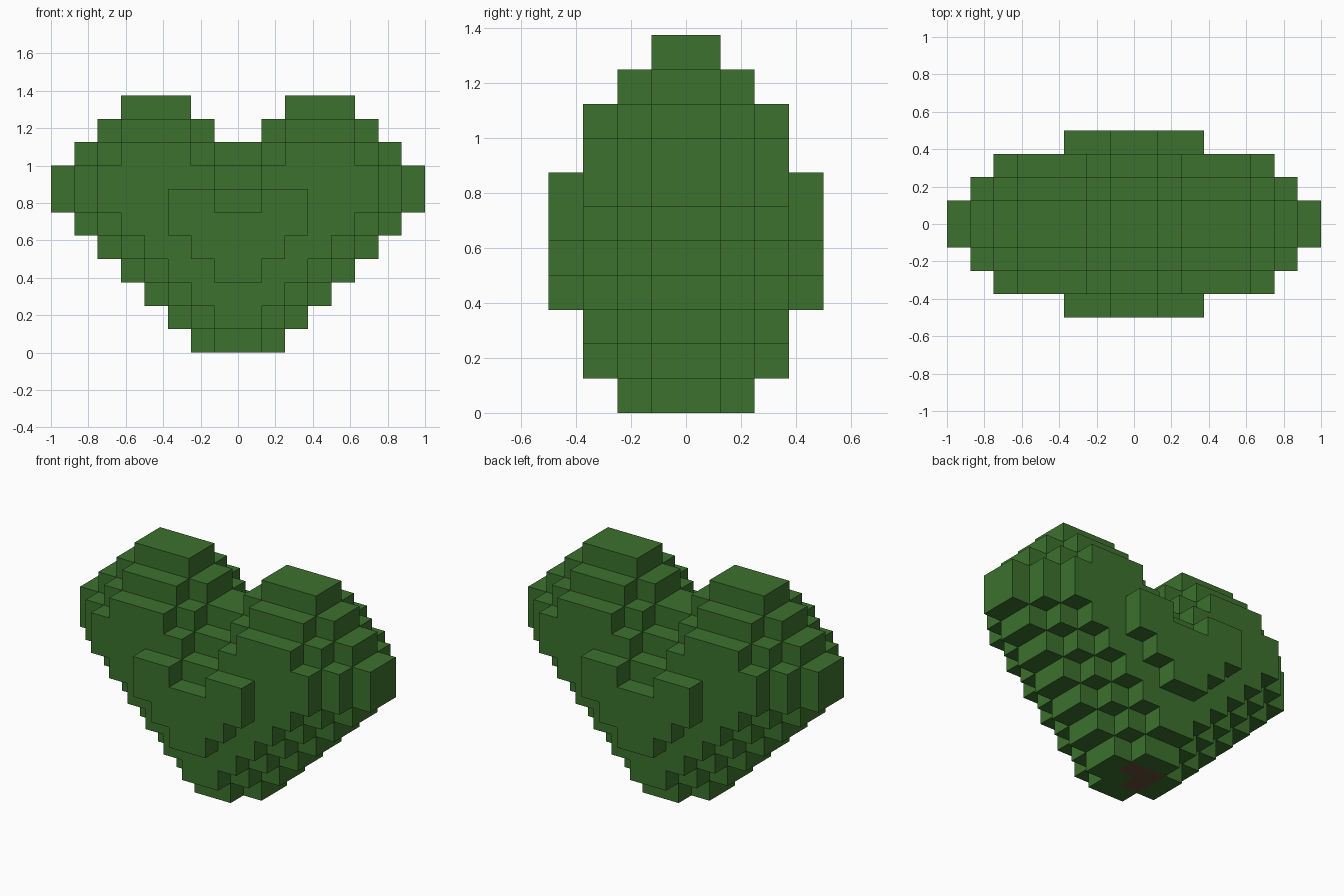
import bpy
import bmesh
from mathutils import Vector

if "Cube" in bpy.data.objects:
    bpy.data.objects.remove(bpy.data.objects["Cube"], do_unlink=True)

UNIT = 0.125


def make_material(name, rgb):
    mat = bpy.data.materials.new(name)
    mat.use_nodes = True
    color = (*rgb, 1.0)
    mat.diffuse_color = color
    mat.node_tree.nodes["Principled BSDF"].inputs["Base Color"].default_value = color
    return mat


leaf_green = make_material("leaf_green", (0.045, 0.165, 0.027))
bark_brown = make_material("bark_brown", (0.13, 0.075, 0.04))

# Heart slabs from the middle outwards: lowest row, then half width of each row
SLABS = [
    (0, [2, 3, 4, 5, 6, 7, 8, 8, 7, 6, 5]),
    (0, [1, 2, 3, 4, 5, 6, 7, 7, 6, 5]),
    (1, [1, 2, 3, 4, 5, 6, 6, 5]),
    (3, [1, 2, 3, 3]),
]

# Fill the blocks; the cleft between the lobes steps down with each slab
blocks = set()
for depth, (first_row, widths) in enumerate(SLABS):
    for row, half in enumerate(widths, first_row):
        cleft = max(0, row + depth - 8)
        for x in range(cleft, half):
            for sx in (x, -x - 1):
                for sy in (depth, -depth - 1):
                    blocks.add((sx, sy, row))


def is_bark(block, normal):
    """Three blocks around the middle of the underside are bark."""
    x, y, z = block
    central = x in (-1, 0) and y in (-1, 0)
    return z == 0 and normal.z < 0 and central and (x, y) != (0, -1)


# Outer skin: one square wherever a block has no neighbour
bm = bmesh.new()
for block in sorted(blocks):
    centre = Vector(block) + Vector((0.5, 0.5, 0.5))
    for axis in range(3):
        for sign in (-1, 1):
            normal = Vector((0, 0, 0))
            normal[axis] = sign
            if tuple(int(c) for c in Vector(block) + normal) in blocks:
                continue
            u = Vector((0, 0, 0))
            u[(axis + 1) % 3] = 0.5
            v = normal.cross(u)
            middle = centre + normal * 0.5
            corners = (-u - v, u - v, u + v, v - u)
            face = bm.faces.new([bm.verts.new((middle + c) * UNIT) for c in corners])
            face.material_index = int(is_bark(block, normal))

# Join the squares and merge flat areas into clean panels
bmesh.ops.remove_doubles(bm, verts=bm.verts, dist=UNIT * 0.01)
bmesh.ops.dissolve_limit(bm, angle_limit=0.01, verts=bm.verts, edges=bm.edges,
                         delimit={'MATERIAL'})

mesh = bpy.data.meshes.new("block_heart")
bm.to_mesh(mesh)
bm.free()
mesh.materials.append(leaf_green)
mesh.materials.append(bark_brown)
heart = bpy.data.objects.new("block_heart", mesh)
bpy.context.collection.objects.link(heart)
